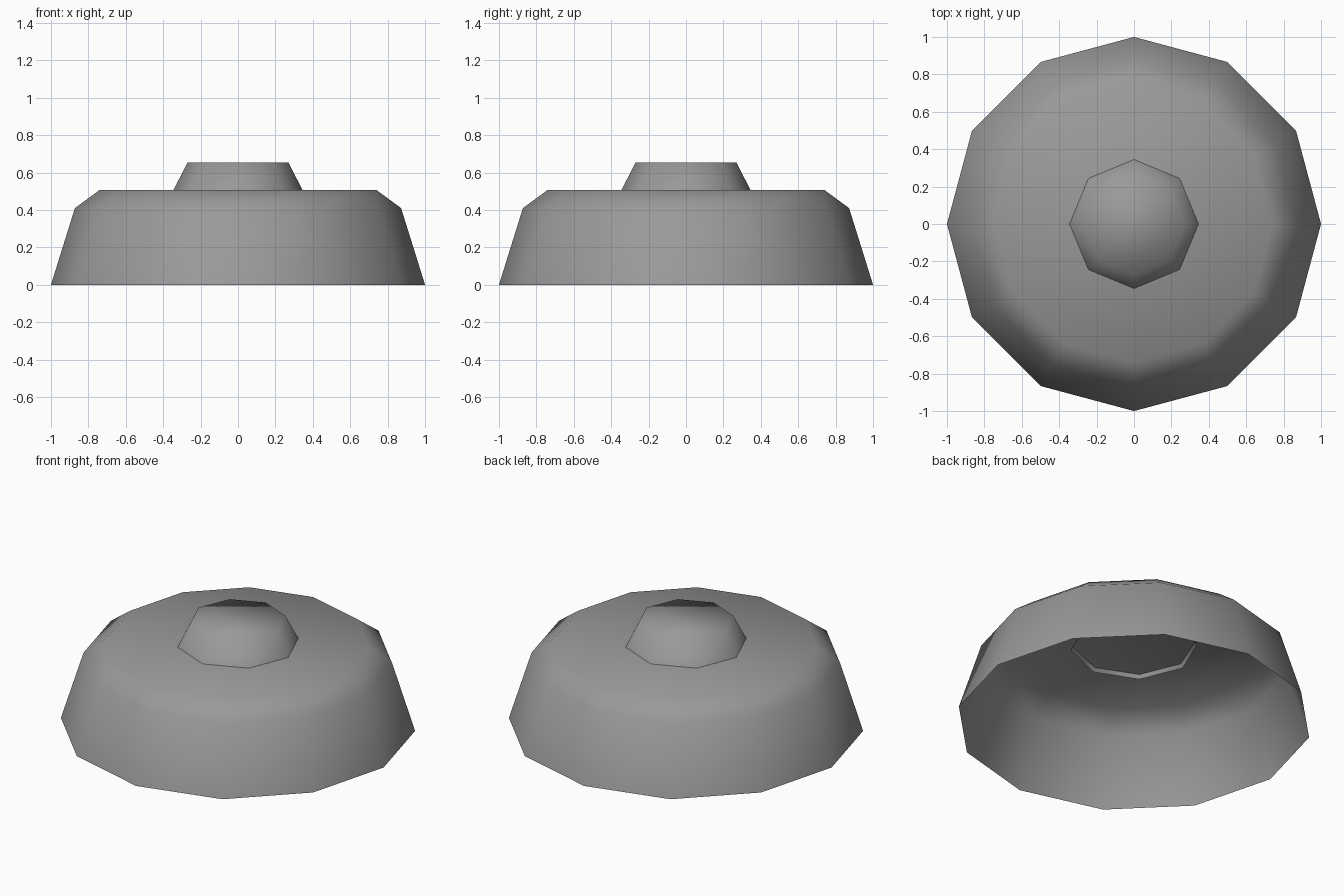
import bpy, bmesh, math

cube = bpy.data.objects.get("Cube")
if cube:
    bpy.data.objects.remove(cube, do_unlink=True)

grey = bpy.data.materials.new("mid_grey")
grey.use_nodes = True
color = (0.32, 0.32, 0.32, 1.0)
grey.diffuse_color = color
grey.node_tree.nodes["Principled BSDF"].inputs["Base Color"].default_value = color


def capped_shell(name, sides, profile):
    """Smooth shell from (radius, height) rings, open below, capped on top."""
    bm = bmesh.new()
    rings = []
    for r, z in profile:
        rings.append([bm.verts.new((r * math.cos(a), r * math.sin(a), z))
                      for a in (math.tau * i / sides for i in range(sides))])
    for low, high in zip(rings, rings[1:]):
        for i in range(sides):
            j = (i + 1) % sides
            bm.faces.new((low[i], low[j], high[j], high[i]))
    bm.faces.new(rings[-1])
    for f in bm.faces:
        f.smooth = True
    mesh = bpy.data.meshes.new(name)
    bm.to_mesh(mesh)
    bm.free()
    mesh.materials.append(grey)
    obj = bpy.data.objects.new(name, mesh)
    bpy.context.collection.objects.link(obj)
    return obj


# Twelve-sided hollow body with a bevelled shoulder
capped_shell("body", 12, [(1.0, 0.0), (0.872, 0.41), (0.74, 0.507)])

# Eight-sided knob, its open foot reaching just through the body's top
capped_shell("knob", 8, [(0.357, 0.483), (0.27, 0.653)])
